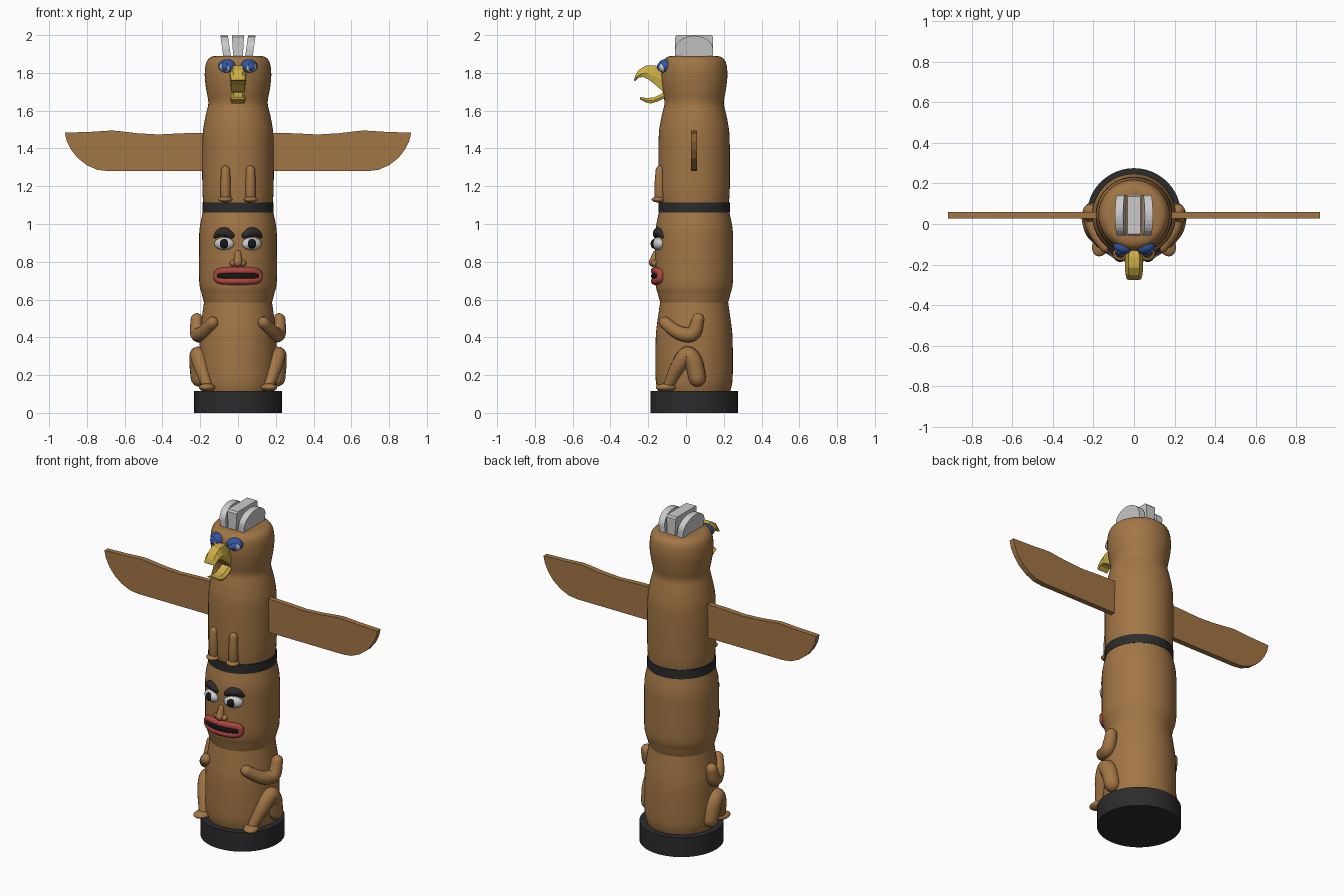
import bpy, bmesh, math
from mathutils import Vector, Matrix

if "Cube" in bpy.data.objects:
    bpy.data.objects.remove(bpy.data.objects["Cube"])

CY = 0.043  # y of the pole axis


def material(name, rgb):
    m = bpy.data.materials.new(name)
    m.diffuse_color = (*rgb, 1)
    m.use_nodes = True
    m.node_tree.nodes["Principled BSDF"].inputs["Base Color"].default_value = m.diffuse_color
    return m


WOOD = material("wood", (0.36, 0.18, 0.06))
DARK = material("dark", (0.025, 0.025, 0.027))
BLACK = material("black", (0.008, 0.008, 0.008))
RED = material("red", (0.42, 0.06, 0.05))
WHITE = material("white", (0.62, 0.62, 0.62))
BLUE = material("blue", (0.03, 0.09, 0.36))
YELLOW = material("yellow", (0.6, 0.42, 0.06))


def finish(name, bm, mat=None, smooth=True):
    bmesh.ops.recalc_face_normals(bm, faces=bm.faces)
    me = bpy.data.meshes.new(name)
    bm.to_mesh(me)
    bm.free()
    ob = bpy.data.objects.new(name, me)
    bpy.context.collection.objects.link(ob)
    if mat:
        me.materials.append(mat)
    if smooth:
        bpy.context.view_layer.objects.active = ob
        ob.select_set(True)
        bpy.ops.object.shade_smooth_by_angle(angle=math.radians(40))
        ob.select_set(False)
    return ob


def spline(pts, n=6):
    """Smooth path through points of any dimension."""
    pts = [Vector(p) for p in pts]
    p = [pts[0]] + pts + [pts[-1]]
    out = []
    for i in range(1, len(p) - 2):
        a, b, c, d = p[i - 1:i + 3]
        for k in range(n):
            t = k / n
            out.append(0.5 * (2 * b + (c - a) * t + (2 * a - 5 * b + 4 * c - d) * t * t
                              + (3 * b - a - 3 * c + d) * t ** 3))
    return out + [pts[-1]]


def loft(bm, rings, closed=False):
    vs = [[bm.verts.new(v) for v in r] for r in rings]
    n = len(vs[0])
    pairs = list(zip(vs, vs[1:])) + ([(vs[-1], vs[0])] if closed else [])
    for a, b in pairs:
        for i in range(n):
            bm.faces.new((a[i], a[(i + 1) % n], b[(i + 1) % n], b[i]))
    if not closed:
        bm.faces.new(vs[0])
        bm.faces.new(vs[-1])


def lathe(name, profile, mat, smooth_path=True, seg=48):
    bm = bmesh.new()
    pts = spline(profile, 5) if smooth_path else profile
    loft(bm, [[(r * math.cos(2 * math.pi * i / seg), CY + r * math.sin(2 * math.pi * i / seg), z)
               for i in range(seg)] for r, z in pts])
    return finish(name, bm, mat)


def tube(name, path, mat, closed=False, seg=14):
    """Round-ended tube; path points are (x, y, z, radius)."""
    P = [Vector(p[:3]) for p in path]
    R = [p[3] for p in path]
    n = len(P)
    T = [((P[(i + 1) % n] if closed or i < n - 1 else P[i])
          - (P[i - 1] if closed or i > 0 else P[i])).normalized() for i in range(n)]
    items = list(zip(P, R, T))
    if not closed:
        caps = [math.radians(a) for a in (25, 50, 70, 85)]
        start = [(P[0] - T[0] * R[0] * math.sin(a), R[0] * math.cos(a), T[0]) for a in reversed(caps)]
        end = [(P[-1] + T[-1] * R[-1] * math.sin(a), R[-1] * math.cos(a), T[-1]) for a in caps]
        items = start + items + end
    side = T[0].orthogonal().normalized()
    if closed:
        side = Vector((0, 1, 0))
    rings = []
    for c, r, t in items:
        side = (side - t * side.dot(t)).normalized()
        up = t.cross(side)
        rings.append([c + r * (side * math.cos(2 * math.pi * k / seg) + up * math.sin(2 * math.pi * k / seg))
                      for k in range(seg)])
    bm = bmesh.new()
    loft(bm, rings, closed)
    return finish(name, bm, mat)


def blob(name, loc, size, mat, turn=0, tilt=0):
    bm = bmesh.new()
    m = (Matrix.Translation(loc) @ Matrix.Rotation(turn, 4, 'Z') @ Matrix.Rotation(tilt, 4, 'Y')
         @ Matrix.Diagonal((*size, 1)))
    bmesh.ops.create_uvsphere(bm, u_segments=24, v_segments=14, radius=1, matrix=m)
    return finish(name, bm, mat)


def on_pole(x, r):
    return CY - math.sqrt(r * r - x * x)


# Pole: plinth, crouching figure body, face block, collar, bird body and head
lathe("base", [(0.232, 0), (0.232, 0.117)], DARK, False)
lathe("lower_body", [(0.192, 0.117), (0.203, 0.17), (0.205, 0.28), (0.202, 0.42), (0.188, 0.53), (0.18, 0.585)], WOOD)
lathe("face_block", [(0.18, 0.585), (0.192, 0.63), (0.205, 0.69), (0.206, 0.85), (0.204, 0.97), (0.187, 1.06)], WOOD)
lathe("collar", [(0.189, 1.06), (0.189, 1.115)], DARK, False)
lathe("bird_body", [(0.184, 1.115), (0.189, 1.2), (0.188, 1.45), (0.178, 1.54), (0.165, 1.6)], WOOD)
lathe("bird_head", [(0.165, 1.6), (0.157, 1.645), (0.168, 1.71), (0.176, 1.78), (0.172, 1.84),
                    (0.158, 1.872), (0.13, 1.888), (0.07, 1.89)], WOOD)

for s, side in ((-1, "left"), (1, "right")):
    # Crouching limbs
    arm = [(0.218, 0.065, 0.495, 0.033), (0.213, 0.035, 0.418, 0.04),
           (0.185, -0.04, 0.425, 0.037), (0.135, -0.112, 0.478, 0.032)]
    leg = [(0.205, 0.06, 0.185, 0.046), (0.21, 0.04, 0.27, 0.048), (0.21, 0.005, 0.307, 0.045),
           (0.197, -0.04, 0.25, 0.04), (0.165, -0.092, 0.15, 0.028)]
    for part, pts in (("arm", arm), ("leg", leg)):
        tube(f"{side}_{part}", [(s * x, y, z, r) for x, y, z, r in spline(pts)], WOOD)
    blob(f"{side}_foot", (s * 0.163, -0.105, 0.135), (0.042, 0.056, 0.021), WOOD, s * 0.35)

    # Carved face
    turn = s * 0.36
    blob(f"{side}_eye", (s * 0.073, -0.147, 0.895), (0.055, 0.032, 0.034), WHITE, turn)
    blob(f"{side}_pupil", (s * 0.073, -0.168, 0.895), (0.026, 0.018, 0.026), BLACK, turn)
    brow = [(0.035, 0.94, 0.017), (0.065, 0.956, 0.025), (0.095, 0.953, 0.022), (0.118, 0.935, 0.012)]
    tube(f"{side}_eyebrow", [(s * x, on_pole(x, 0.203), z, r) for x, z, r in spline(brow)], DARK)
    blob(f"{side}_nostril", (s * 0.025, -0.165, 0.792), (0.019, 0.02, 0.017), WOOD)

    # Bird legs and feet
    tube(f"{side}_bird_leg", [(s * 0.066, -0.137, 1.285, 0.024), (s * 0.066, -0.14, 1.21, 0.027),
                              (s * 0.066, -0.138, 1.145, 0.028)], WOOD)
    blob(f"{side}_bird_foot", (s * 0.067, -0.146, 1.13), (0.037, 0.036, 0.016), WOOD)

    # Bird eyes
    blob(f"{side}_bird_eyelid", (s * 0.058, -0.112, 1.836), (0.047, 0.034, 0.036), BLUE, s * 0.4)
    blob(f"{side}_bird_eye", (s * 0.066, -0.123, 1.83), (0.033, 0.027, 0.027), WHITE, s * 0.4)
    blob(f"{side}_bird_pupil", (s * 0.068, -0.133, 1.832), (0.022, 0.021, 0.024), BLUE, s * 0.4)

# Nose
tube("nose", spline([(0, -0.158, 0.845, 0.017), (0, -0.168, 0.815, 0.021), (0, -0.174, 0.797, 0.024)]), WOOD)

# Mouth: lip ring wrapped round the pole with a dark opening
lip = []
for i in range(48):
    a = 2 * math.pi * i / 48
    c, d = math.cos(a), math.sin(a)
    x = math.copysign(abs(c) ** 0.45, c) * 0.111
    lip.append((x, on_pole(x, 0.209), 0.725 + math.copysign(abs(d) ** 0.6, d) * 0.027, 0.02))
tube("lips", lip, RED, closed=True)
xs = [-0.095 + 0.19 * i / 16 for i in range(17)]
tube("mouth_opening", [(x, on_pole(x, 0.202), 0.725, 0.026) for x in xs], BLACK)


def prism(name, front, back, mat):
    bm = bmesh.new()
    loft(bm, [front, back])
    return finish(name, bm, mat, smooth=False)


# Wings
wing = [(0.15, 1.28), (0.69, 1.28), (0.745, 1.287), (0.80, 1.311), (0.85, 1.35), (0.885, 1.395),
        (0.907, 1.44), (0.917, 1.483), (0.9, 1.484), (0.78, 1.488), (0.67, 1.495), (0.63, 1.492),
        (0.53, 1.48), (0.42, 1.474), (0.3, 1.48), (0.15, 1.484)]
for s, side in ((-1, "left"), (1, "right")):
    prism(f"{side}_wing", *[[(s * x, y, z) for x, z in wing] for y in (CY - 0.016, CY + 0.016)], WOOD)

# Crest feathers: flared centre slab between two leaning arched ones
arch = [(-0.1, 1.86)] + [(-0.1 * math.cos(math.pi * i / 14), 1.925 + 0.072 * math.sin(math.pi * i / 14))
                         for i in range(15)] + [(0.1, 1.86)]
slab = [(-0.1, 1.86), (-0.1, 1.99), (-0.092, 2.0), (0.092, 2.0), (0.1, 1.99), (0.1, 1.86)]
prism("crest_middle", *[[(s * (0.024 + 0.06 * (z - 1.86)), CY + y, z) for y, z in slab] for s in (-1, 1)], None)
for s, side in ((-1, "left"), (1, "right")):
    prism(f"crest_{side}", *[[(s * (w + 0.14 * (z - 1.86)), CY + y, z) for y, z in arch]
                             for w in (0.034, 0.074)], None)


def beak(name, sections):
    """Faceted beak from (top_y, top_z, bottom_y, bottom_z, half_width)."""
    rings = []
    for ty, tz, by, bz, w in sections:
        my, mz = ty * 0.45 + by * 0.55, tz * 0.45 + bz * 0.55
        rings.append([(-0.6 * w, ty, tz), (0.6 * w, ty, tz), (w, my, mz),
                      (0.85 * w, by, bz), (-0.85 * w, by, bz), (-w, my, mz)])
    bm = bmesh.new()
    loft(bm, rings)
    return finish(name, bm, YELLOW, smooth=False)


# Hooked upper beak and open lower beak
beak("upper_beak", [(-0.10, 1.82, -0.11, 1.69, 0.04), (-0.165, 1.84, -0.162, 1.737, 0.044),
                    (-0.215, 1.838, -0.2, 1.766, 0.044), (-0.25, 1.815, -0.228, 1.778, 0.043),
                    (-0.268, 1.787, -0.252, 1.774, 0.04), (-0.276, 1.762, -0.270, 1.757, 0.035)])
beak("lower_beak", [(-0.10, 1.71, -0.11, 1.668, 0.036), (-0.135, 1.687, -0.145, 1.65, 0.039),
                    (-0.17, 1.67, -0.185, 1.638, 0.04), (-0.205, 1.667, -0.21, 1.642, 0.04),
                    (-0.245, 1.672, -0.243, 1.66, 0.036)])
